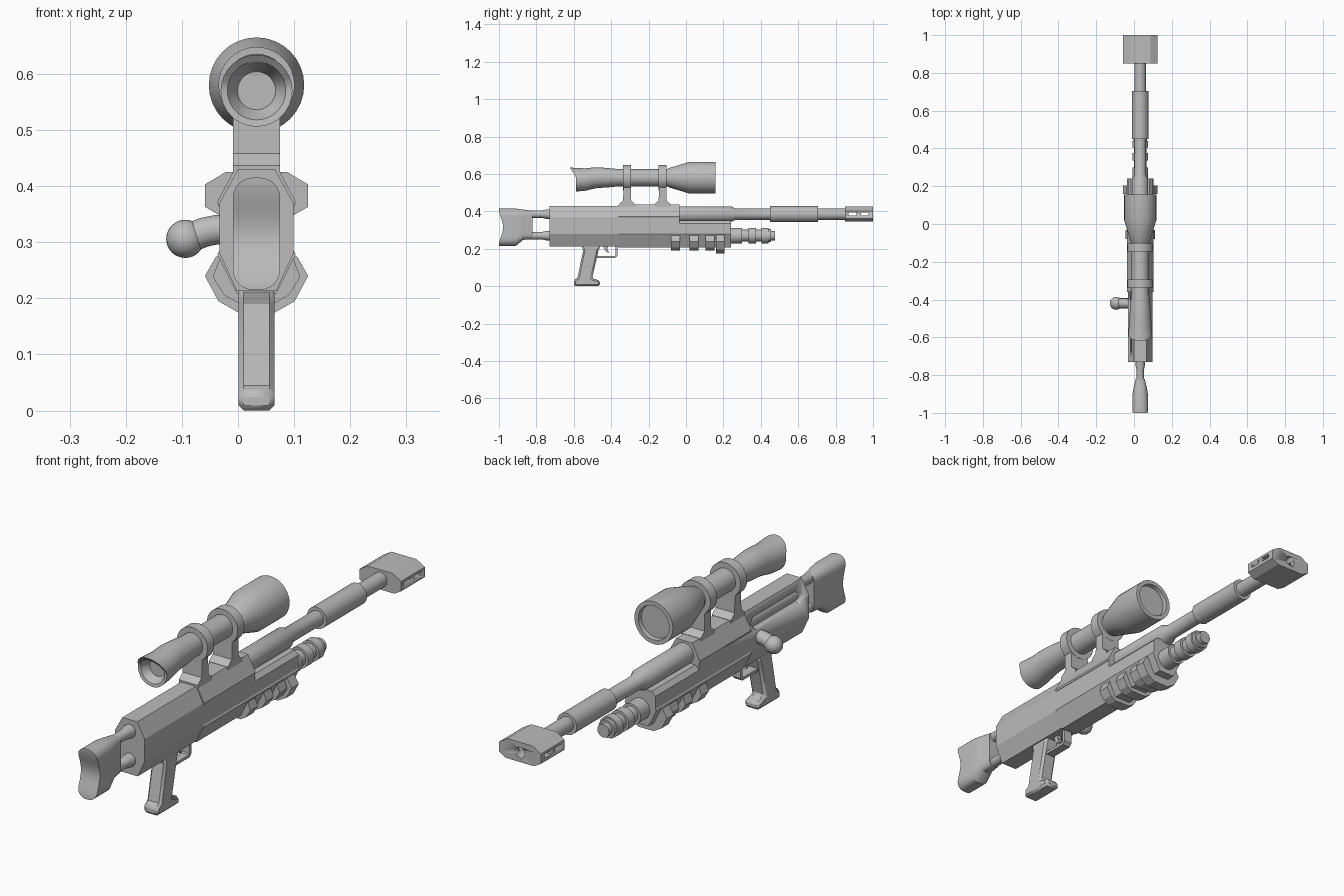
import bpy, bmesh, math
from mathutils import Vector

cube = bpy.data.objects.get("Cube")
if cube:
    bpy.data.objects.remove(cube, do_unlink=True)

CX = 0.033      # centre plane of the rifle
BORE = 0.385    # height of the barrel axis
SIGHT = 0.58    # height of the scope axis

grey = bpy.data.materials.new("plain grey")
grey.use_nodes = True
grey.diffuse_color = (0.5, 0.5, 0.5, 1)
grey.node_tree.nodes["Principled BSDF"].inputs["Base Color"].default_value = (0.5, 0.5, 0.5, 1)


def make(name, bm, smooth=30):
    """Turn a bmesh into a named object with smooth shading and sharp edges."""
    bmesh.ops.recalc_face_normals(bm, faces=bm.faces)
    mesh = bpy.data.meshes.new(name)
    bm.to_mesh(mesh)
    bm.free()
    mesh.materials.append(grey)
    for p in mesh.polygons:
        p.use_smooth = True
    mesh.set_sharp_from_angle(angle=math.radians(smooth))
    ob = bpy.data.objects.new(name, mesh)
    bpy.context.collection.objects.link(ob)
    return ob


def prism(name, pts, axis, a, b):
    """Extrude an outline along x (points are y, z) or along y (points are x, z)."""
    bm = bmesh.new()
    def place(p, d):
        return (d, p[0], p[1]) if axis == "x" else (p[0], d, p[1])
    lo = [bm.verts.new(place(p, a)) for p in pts]
    hi = [bm.verts.new(place(p, b)) for p in pts]
    n = len(pts)
    bm.faces.new(lo)
    bm.faces.new(hi)
    for i in range(n):
        j = (i + 1) % n
        bm.faces.new((lo[i], lo[j], hi[j], hi[i]))
    return make(name, bm, 15)


def mirrored(half):
    """Close a half outline (distance from centre, z) over the centre plane."""
    return [(CX + d, z) for d, z in half] + [(CX - d, z) for d, z in reversed(half)]


def lathe(name, profile, z, x=CX, seg=32, shape=None):
    """Revolve (y, radius) points around a lengthwise axis."""
    bm = bmesh.new()
    rings = []
    for y, r in profile:
        ring = []
        for i in range(seg):
            t = 2 * math.pi * i / seg
            co = Vector((x + r * math.cos(t), y, z + r * math.sin(t)))
            ring.append(bm.verts.new(shape(co) if shape else co))
        rings.append(ring)
    for p, q in zip(rings, rings[1:]):
        for i in range(seg):
            j = (i + 1) % seg
            bm.faces.new((p[i], p[j], q[j], q[i]))
    bm.faces.new(rings[0])
    bm.faces.new(rings[-1])
    return make(name, bm)


def tube(name, y0, y1, r, z, x=CX):
    return lathe(name, [(y0, r), (y1, r)], z, x)


def box(name, x0, x1, y0, y1, z0, z1):
    return prism(name, [(x0, z0), (x1, z0), (x1, z1), (x0, z1)], "y", y0, y1)


def cut(ob, cutter):
    m = ob.modifiers.new("cut", "BOOLEAN")
    m.operation = "DIFFERENCE"
    m.solver = "EXACT"
    m.object = cutter
    cutter.hide_render = True
    cutter.hide_viewport = True


def chamfer(ob, width, segments=1):
    m = ob.modifiers.new("chamfer", "BEVEL")
    m.width = width
    m.segments = segments
    m.limit_method = "ANGLE"
    m.angle_limit = math.radians(50)


# Receiver with the bolt groove on its right side
receiver = prism("receiver", mirrored(
    [(0.035, 0.213), (0.066, 0.28), (0.066, 0.37), (0.033, 0.43)]), "y", -0.73, -0.035)
groove = lathe("groove_cutter", [(-0.70, 0.006), (-0.67, 0.027), (-0.40, 0.027), (-0.37, 0.006)],
               0.385, CX - 0.066)
cut(receiver, groove)
tube("bolt_body", -0.69, -0.38, 0.03, BORE - 0.005, CX - 0.022)

# Fore-end, saddle plate and grip ribs
prism("fore_end", mirrored(
    [(0.035, 0.208), (0.070, 0.278), (0.066, 0.285), (0.066, 0.335), (0.05, 0.352)]),
    "y", -0.36, 0.24)
prism("saddle_plate", mirrored(
    [(0.068, 0.365), (0.07, 0.372), (0.036, 0.436)]), "y", -0.36, -0.035)
for i, y in enumerate((-0.08, 0.02, 0.105)):
    prism(f"fore_end_rib_{i + 1}", mirrored(
        [(0.033, 0.192), (0.058, 0.206), (0.078, 0.238), (0.066, 0.27)]), "y", y, y + 0.047)
prism("front_rib", mirrored(
    [(0.033, 0.175), (0.068, 0.195), (0.092, 0.24), (0.072, 0.275)]), "y", 0.16, 0.205)

# Barrel with sleeves
lathe("barrel", [(-0.05, 0.042), (0.24, 0.042), (0.265, 0.03), (0.45, 0.03), (0.45, 0.043),
                 (0.705, 0.043), (0.705, 0.03), (0.86, 0.03)], BORE)

# Muzzle brake with bore and side ports
brake = prism("muzzle_brake", mirrored(
    [(0.062, 0.346), (0.092, 0.363), (0.092, 0.403), (0.055, 0.425)]), "y", 0.85, 1.0)
cut(brake, tube("bore_cutter", 0.93, 1.05, 0.02, BORE))
for i, y in enumerate((0.87, 0.935)):
    cut(brake, box(f"port_cutter_{i + 1}", CX - 0.2, CX + 0.2, y, y + 0.042, 0.377, 0.393))

# Stepped tube below the barrel
steps, y = [], 0.23
for length, r in ((0.07, 0.042), (0.035, 0.032), (0.04, 0.042), (0.03, 0.032),
                  (0.035, 0.042), (0.015, 0.035), (0.02, 0.026)):
    steps += [(y, r), (y + length, r)]
    y += length
lathe("under_tube", steps, 0.27)

# Scope: eyepiece with a shade over its upper half, tube, flared objective
def eye_shade(co):
    if co.y < -0.53:
        co.z -= 0.01
        if co.y < -0.57:
            co.y -= 0.034 * max(0, (co.z - SIGHT) / 0.055)
    return co

lathe("scope", [(-0.555, 0.034), (-0.585, 0.052), (-0.587, 0.064), (-0.54, 0.06), (-0.48, 0.056),
                (-0.42, 0.052), (-0.36, 0.046), (-0.10, 0.046), (-0.09, 0.052), (0.02, 0.085),
                (0.157, 0.085), (0.157, 0.068), (0.14, 0.066)], SIGHT, shape=eye_shade)

# Scope mounts: flared foot, post and ring
for part, y in (("rear", -0.315), ("front", -0.125)):
    tube(part + "_scope_ring", y - 0.021, y + 0.021, 0.068, SIGHT)
    side = [(0.045, 0.42), (0.045, 0.437), (0.021, 0.458), (0.019, 0.56)]
    outline = [(y + d, z) for d, z in side] + [(y - d, z) for d, z in reversed(side)]
    prism(part + "_scope_post", outline, "x", CX - 0.042, CX + 0.042)

# Bolt handle with ball
bm = bmesh.new()
bmesh.ops.create_uvsphere(bm, u_segments=24, v_segments=16, radius=0.034)
bmesh.ops.translate(bm, verts=bm.verts, vec=(-0.094, -0.42, 0.306))
make("bolt_ball", bm, 60)
curve = bpy.data.curves.new("bolt_arm", "CURVE")
curve.dimensions = "3D"
curve.bevel_depth = 0.027
curve.bevel_resolution = 5
curve.use_fill_caps = True
path = curve.splines.new("POLY")
path.points.add(3)
for p, (x, z) in zip(path.points, ((0.0, 0.322), (-0.04, 0.322), (-0.06, 0.318), (-0.09, 0.306))):
    p.co = (x, -0.42, z, 1)
curve.materials.append(grey)
path.use_smooth = True
bpy.context.collection.objects.link(bpy.data.objects.new("bolt_arm", curve))

# Stock: lofted rounded sections with a hollowed butt
LEVELS = 20
bm = bmesh.new()
loops = []
for n, (y, w, z0, z1) in enumerate(((-1.0, 0.042, 0.215, 0.415), (-0.91, 0.042, 0.215, 0.415),
                                    (-0.87, 0.036, 0.248, 0.41), (-0.82, 0.024, 0.25, 0.403))):
    right, left = [], []
    for k in range(LEVELS + 1):
        u = (1 - math.cos(math.pi * k / LEVELS)) / 2
        c = w * 0.85
        d = min(c, min(u, 1 - u) * (z1 - z0))
        half = w - c + math.sqrt(c * c - (c - d) ** 2)
        dent = 0.022 * math.sin(math.pi * u) ** 2 if n == 0 else 0
        for side, s in ((right, 1), (left, -1)):
            side.append(bm.verts.new((CX + s * half, y + dent, z0 + u * (z1 - z0))))
    loops.append(right + left[::-1])
for p, q in zip(loops, loops[1:]):
    for i in range(len(p)):
        j = (i + 1) % len(p)
        bm.faces.new((p[i], p[j], q[j], q[i]))
for ring in (loops[0], loops[-1]):
    for k in range(LEVELS):
        bm.faces.new((ring[k], ring[k + 1], ring[-2 - k], ring[-1 - k]))
make("stock", bm)
for part, z in (("upper", BORE), ("lower", 0.27)):
    lathe(part + "_stock_rod", [(-0.85, 0.02), (-0.77, 0.02), (-0.745, 0.026), (-0.70, 0.026)], z)

# Pistol grip
grip = prism("grip", [(-0.6, 0), (-0.46, 0), (-0.46, 0.03), (-0.502, 0.042), (-0.468, 0.19),
                      (-0.455, 0.22), (-0.56, 0.22), (-0.55, 0.19), (-0.58, 0.045), (-0.6, 0.033)],
             "x", CX - 0.032, CX + 0.032)
chamfer(grip, 0.009)

# Trigger guard and trigger
guard = prism("trigger_guard", [(-0.48, 0.15), (-0.378, 0.15), (-0.366, 0.162), (-0.366, 0.22),
                                (-0.378, 0.22), (-0.378, 0.165), (-0.383, 0.161), (-0.48, 0.161)],
              "x", CX - 0.018, CX + 0.018)
prism("trigger", [(-0.445, 0.22), (-0.415, 0.22), (-0.42, 0.2), (-0.412, 0.18),
                  (-0.422, 0.18), (-0.436, 0.197)], "x", CX - 0.009, CX + 0.009)
